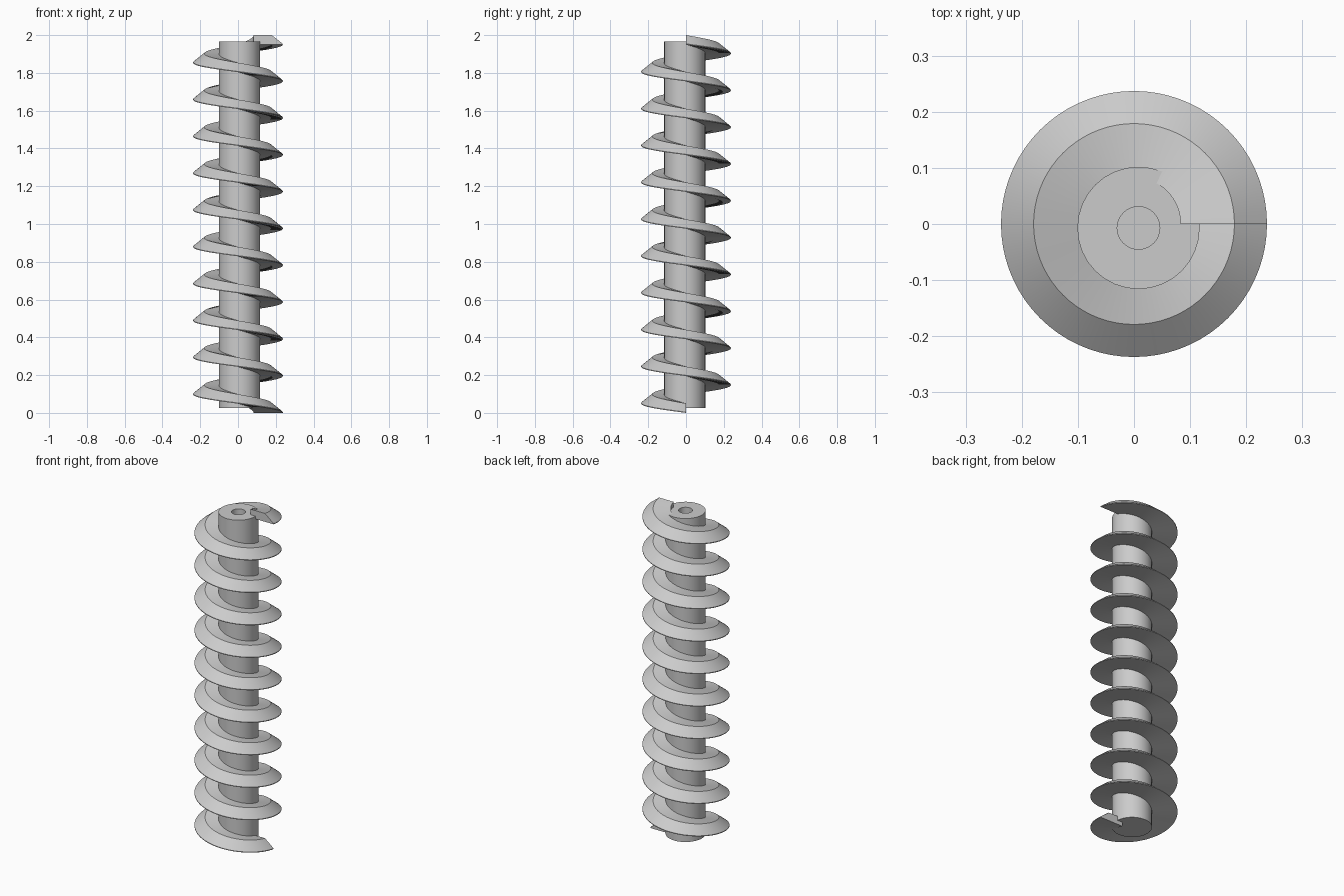
import bpy, bmesh, math

cube = bpy.data.objects.get("Cube")
if cube:
    bpy.data.objects.remove(cube, do_unlink=True)

grey = bpy.data.materials.new("plain grey")
grey.use_nodes = True
colour = (0.6, 0.6, 0.6, 1)
grey.diffuse_color = colour
grey.node_tree.nodes["Principled BSDF"].inputs["Base Color"].default_value = colour


def finish(bm, name, angle):
    """Turn a bmesh into a smooth, coloured object."""
    bmesh.ops.recalc_face_normals(bm, faces=bm.faces)
    mesh = bpy.data.meshes.new(name)
    bm.to_mesh(mesh)
    bm.free()
    mesh.materials.append(grey)
    obj = bpy.data.objects.new(name, mesh)
    bpy.context.collection.objects.link(obj)
    bpy.ops.object.select_all(action='DESELECT')
    obj.select_set(True)
    bpy.context.view_layer.objects.active = obj
    bpy.ops.object.shade_smooth_by_angle(angle=math.radians(angle))
    return obj


def ring(bm, radius, z, sides):
    return [bm.verts.new((radius * math.cos(math.tau * i / sides),
                          radius * math.sin(math.tau * i / sides), z))
            for i in range(sides)]


def bridge(bm, a, b, closed=True):
    n = len(a)
    for i in range(n if closed else n - 1):
        j = (i + 1) % n
        bm.faces.new((a[i], a[j], b[j], b[i]))


# Shaft: a cylinder with a round blind hole in its top
bm = bmesh.new()
rings = [ring(bm, r, z, 32) for r, z in
         ((0.109, 0.025), (0.109, 1.967), (0.038, 1.967), (0.038, 1.92))]
for low, high in zip(rings, rings[1:]):
    bridge(bm, low, high)
bm.faces.new(rings[0])
bm.faces.new(rings[-1])
shaft = finish(bm, "shaft", 30)
shaft.location = (0.008, -0.007, 0)

# Thread: a bevelled section swept along a left-handed helix
TURNS, STEPS, PITCH = 10, 72, 0.195
SECTION = ((0.083, 0), (0.237, 0), (0.237, 0.004), (0.179, 0.05), (0.083, 0.05))
bm = bmesh.new()
sections = []
for i in range(TURNS * STEPS + 1):
    turn = i / STEPS
    a = -math.tau * turn
    sections.append([bm.verts.new((r * math.cos(a), r * math.sin(a), z + PITCH * turn))
                     for r, z in SECTION])
for a, b in zip(sections, sections[1:]):
    bridge(bm, a, b)
bm.faces.new(sections[0])
bm.faces.new(sections[-1])
finish(bm, "spiral_thread", 30)
